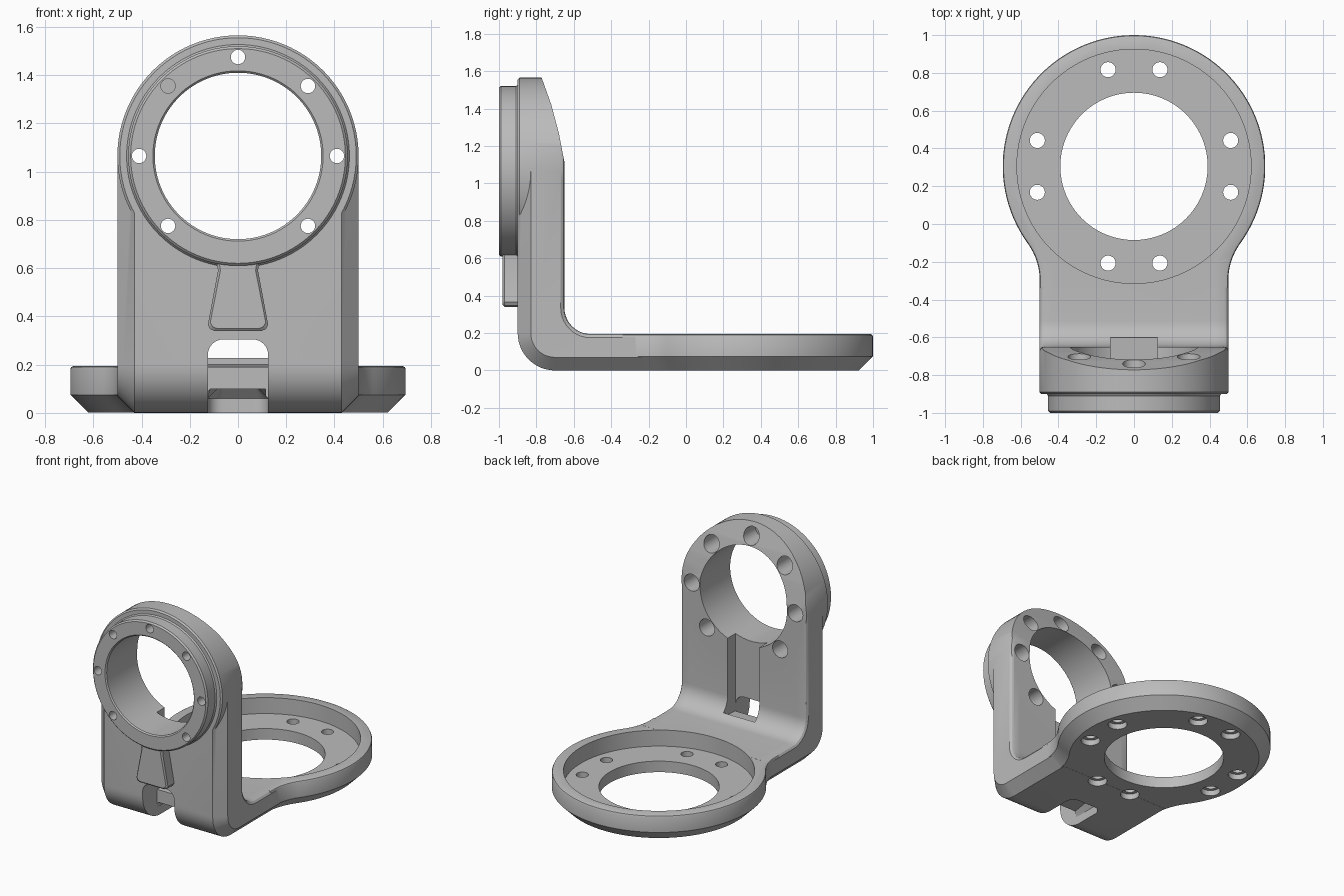
import bpy, bmesh
from math import sin, cos, pi, radians, atan2, hypot
from mathutils import Vector

if "Cube" in bpy.data.objects:
    bpy.data.objects.remove(bpy.data.objects["Cube"], do_unlink=True)

grey = bpy.data.materials.new("matte grey")
grey.use_nodes = True
grey.diffuse_color = (0.5, 0.5, 0.5, 1)
grey.node_tree.nodes["Principled BSDF"].inputs["Base Color"].default_value = (0.5, 0.5, 0.5, 1)

EYE = 1.065      # height of the upright ring centre
DISC = 0.305     # y of the base disc centre


def loft(name, loops, cap=True):
    """Skin a list of equal-length closed loops; uncapped lofts close on themselves."""
    bm = bmesh.new()
    rows = [[bm.verts.new(p) for p in loop] for loop in loops]
    n = len(rows[0])
    pairs = list(zip(rows, rows[1:])) + ([] if cap else [(rows[-1], rows[0])])
    for a, b in pairs:
        for i in range(n):
            j = (i + 1) % n
            bm.faces.new((a[i], a[j], b[j], b[i]))
    if cap:
        bm.faces.new(rows[0])
        bm.faces.new(rows[-1])
    bmesh.ops.recalc_face_normals(bm, faces=bm.faces)
    mesh = bpy.data.meshes.new(name)
    bm.to_mesh(mesh)
    bm.free()
    mesh.materials.append(grey)
    ob = bpy.data.objects.new(name, mesh)
    bpy.context.collection.objects.link(ob)
    return ob


def lathe(name, profile, centre, axis, cap=True, n=96):
    """Turn (radius, position) pairs about the y or z axis."""
    cx, cy, cz = centre
    loops = []
    for r, h in profile:
        ring = [(r * cos(2 * pi * i / n), r * sin(2 * pi * i / n)) for i in range(n)]
        if axis == "y":
            loops.append([(cx + u, h, cz + v) for u, v in ring])
        else:
            loops.append([(cx + u, cy + v, h) for u, v in ring])
    return loft(name, loops, cap)


def arc(cx, cy, r, a0, a1, n):
    return [(cx + r * cos(radians(a0 + (a1 - a0) * i / n)),
             cy + r * sin(radians(a0 + (a1 - a0) * i / n))) for i in range(n + 1)]


def combine(target, tool, operation, keep=False):
    mod = target.modifiers.new("join", "BOOLEAN")
    mod.operation, mod.solver, mod.object = operation, "EXACT", tool
    bpy.ops.object.select_all(action="DESELECT")
    bpy.context.view_layer.objects.active = target
    target.select_set(True)
    bpy.ops.object.modifier_apply(modifier=mod.name)
    if not keep:
        bpy.data.objects.remove(tool, do_unlink=True)


# L-shaped arm, bevelled along its outer and inner edges
def arm_loop(x, out, inn):
    pts = [(-0.2, out)] + arc(-0.7, 0.2, 0.2 - out, 270, 180, 12)
    pts += [(-0.9 + out, EYE), (-0.65 - inn, EYE)]
    pts += arc(-0.51, 0.335, 0.14 + inn, 180, 270, 10) + [(-0.2, 0.195 - inn)]
    return [(x, y, z) for y, z in pts]


edges = [(0.5, 0.07, 0.02), (0.49, 0.06, 0.006), (0.476, 0.046, 0), (0.43, 0, 0)]
bracket = loft("bracket", [arm_loop(-x, o, i) for x, o, i in edges]
               + [arm_loop(x, o, i) for x, o, i in reversed(edges)])


# Round head of the upright
combine(bracket, lathe("head", [(0.49, -0.9), (0.5, -0.89), (0.5, -0.67),
                                (0.494, -0.656), (0.48, -0.65)], (0, 0, EYE), "y"), "UNION")


# Base disc with a filleted neck
def neck_outline(z, inset):
    side, big = 0.499, 0.695
    drop = 0.605
    fil = (side ** 2 + drop ** 2 - big ** 2) / (2 * (big - side))
    ang = atan2(-drop, side + fil)
    a = ang * 180 / pi
    right = [(side - inset, -0.34)]
    right += arc(side + fil, DISC - drop, fil + inset, 180, 180 + a, 12)
    right += arc(0, DISC, big - inset, a, 90, 40)[1:]
    left = [(-x, y) for x, y in reversed(right[:-1])]
    return [(x, y, z) for x, y in right + left]


base = loft("base", [neck_outline(0.001, 0.074), neck_outline(0.075, 0),
                     neck_outline(0.182, 0), neck_outline(0.19, 0.004),
                     neck_outline(0.1945, 0.014)])
combine(bracket, base, "UNION")

# Curved slope behind the top of the head
slope = [(-0.64, 1.07), (-0.655, 1.14), (-0.68, 1.27), (-0.72, 1.42),
         (-0.77, 1.56), (-0.8, 1.63), (-0.4, 1.63), (-0.4, 1.07)]
combine(bracket, loft("slope_cut", [[(x, y, z) for y, z in slope] for x in (-0.7, 0.7)]), "DIFFERENCE")

# Base recess, centre hole and counterbored screw holes
centre = (0, DISC, 0)
combine(bracket, lathe("recess_cut", [(0.62, 0.08), (0.62, 0.4)], centre, "z"), "DIFFERENCE")
combine(bracket, lathe("disc_hole", [(0.39, -0.1), (0.39, 0.3)], centre, "z"), "DIFFERENCE")
for quarter in range(4):
    for offset in (15, 75):
        a = radians(quarter * 90 + offset)
        spot = (0.53 * cos(a), DISC + 0.53 * sin(a), 0)
        combine(bracket, lathe("base_screw", [(0.062, -0.1), (0.062, 0.04), (0.04, 0.04), (0.04, 0.3)],
                               spot, "z", n=24), "DIFFERENCE")

# Raised ring on the front of the head
ring = lathe("front_ring", [(0.345, -0.9), (0.462, -0.9), (0.455, -0.91), (0.455, -0.99),
                            (0.445, -1.0), (0.353, -1.0), (0.345, -0.992)],
             (0, 0, EYE), "y", cap=False)
combine(bracket, lathe("head_bore", [(0.345, -1.2), (0.345, -0.4)], (0, 0, EYE), "y"), "DIFFERENCE")

# Seven ring screw holes, wider from the back
for k in range(-1, 6):
    a = radians(45 * k)
    spot = (0.41 * cos(a), 0, EYE + 0.41 * sin(a))
    cutter = lathe("ring_screw", [(0.03, -1.1), (0.03, -0.87), (0.06, -0.87), (0.06, -0.4)],
                   spot, "y", n=24)
    combine(ring, cutter, "DIFFERENCE", keep=True)
    combine(bracket, cutter, "DIFFERENCE")

# Cable channel down the back of the upright
channel = [(-0.125, 0.19), (0.125, 0.19), (0.125, 0.9), (-0.125, 0.9)]
combine(bracket, loft("channel_cut", [[(x, y, z) for x, z in channel] for y in (-0.74, -0.3)][:1]
                      + [[(x, -0.6, z + (0.01 if z < 0.5 else 0)) for x, z in channel]]), "DIFFERENCE")

# Rounded cable window through the foot of the upright
window = [(-0.125, -0.1), (0.125, -0.1)] + arc(0.06, 0.24, 0.065, 0, 90, 8) + arc(-0.06, 0.24, 0.065, 90, 180, 8)
combine(bracket, loft("window_cut", [[(x, y, z) for x, z in window] for y in (-1.1, -0.735)]), "DIFFERENCE")

# Pocket under the base with a round end
def pocket_loop(z, grow):
    pts = [(-0.125, -0.8), (0.125, -0.8)] + arc(0.065, -0.54, 0.06 + grow, 0, 90, 8)
    pts += arc(-0.065, -0.54, 0.06 + grow, 90, 180, 8)
    return [(x, y, z) for x, y in pts]


combine(bracket, loft("pocket_cut", [pocket_loop(-0.1, 0), pocket_loop(0.06, 0),
                                     pocket_loop(0.1, -0.04)]), "DIFFERENCE")

# Tapered cable cover on the front
def cover_loop(y, inset):
    low = 0.125 - inset
    right = [(0.098 - inset, 0.34 + inset), (0.115 - inset, 0.347 + inset),
             (low, 0.365 + inset), (0.083 - inset, 0.59), (0.09 - inset, 0.64)]
    return [(x, y, z) for x, z in right + [(-x, z) for x, z in reversed(right)]]


cover = loft("cable_cover", [cover_loop(-0.89, 0), cover_loop(-0.97, 0), cover_loop(-0.98, 0.01)])

# Smooth curved faces, keep edges crisp
bpy.ops.object.select_all(action="DESELECT")
for ob in (bracket, ring, cover):
    ob.select_set(True)
bpy.context.view_layer.objects.active = bracket
bpy.ops.object.shade_smooth_by_angle(angle=radians(30))
